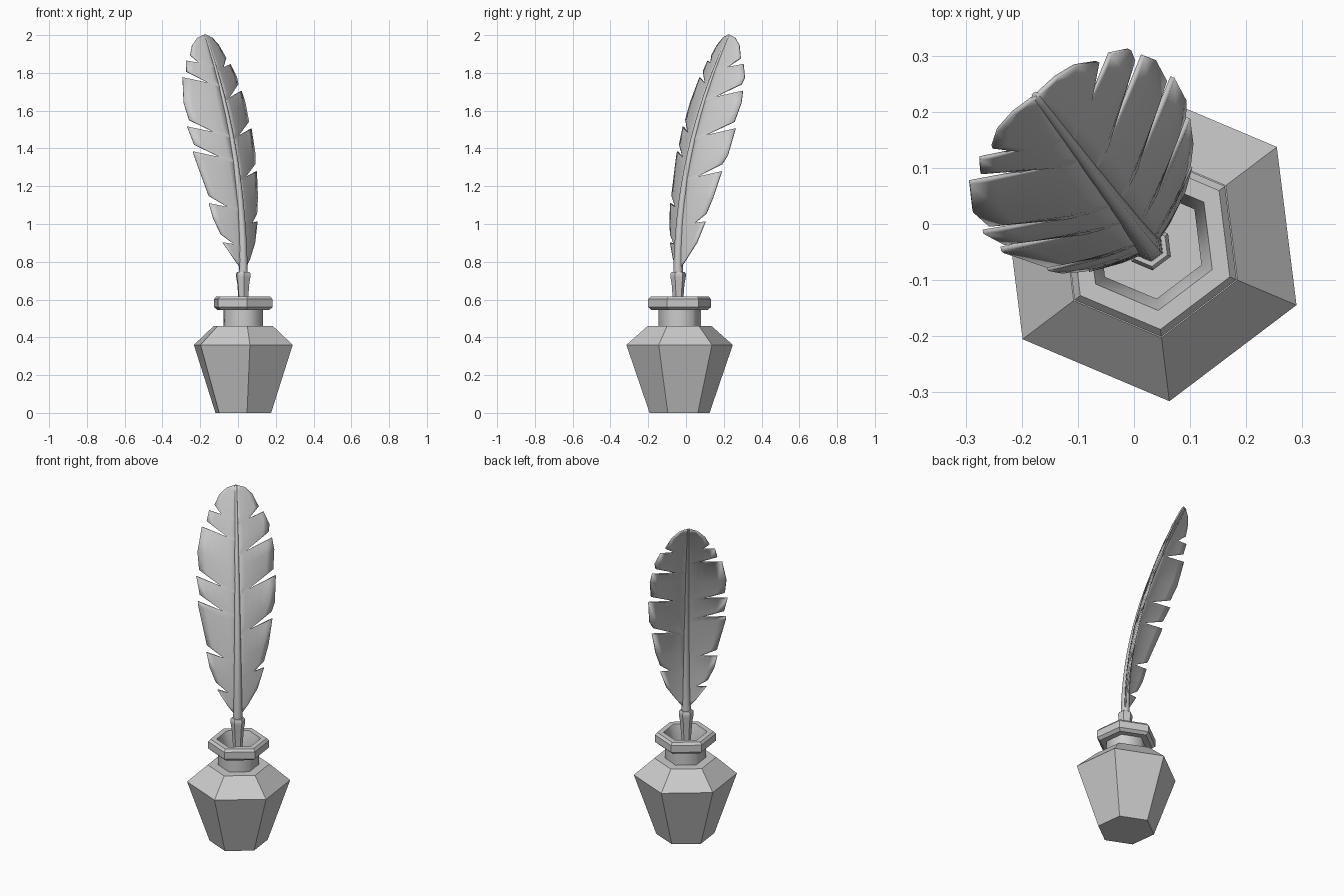
import bpy, bmesh, math
from mathutils import Vector

cube = bpy.data.objects.get("Cube")
if cube:
    bpy.data.objects.remove(cube, do_unlink=True)

grey = bpy.data.materials.new("plain grey")
grey.use_nodes = True
grey.diffuse_color = (0.6, 0.6, 0.6, 1)
grey.node_tree.nodes["Principled BSDF"].inputs["Base Color"].default_value = (0.6, 0.6, 0.6, 1)

CENTRE = Vector((0.028, -0.034, 0))
TURN = math.radians(-22.9)          # rotation of the six-sided bottle
BACK = Vector((-0.62, 0.78, 0))     # direction the feather curls towards
SIDE = Vector((0.77, 0.64, 0))      # direction across the feather
BASE, TIP = 0.74, 2.0


def finish(name, bm, smooth=None):
    bmesh.ops.recalc_face_normals(bm, faces=bm.faces)
    mesh = bpy.data.meshes.new(name)
    bm.to_mesh(mesh)
    bm.free()
    mesh.materials.append(grey)
    obj = bpy.data.objects.new(name, mesh)
    bpy.context.collection.objects.link(obj)
    if smooth:
        bpy.ops.object.select_all(action='DESELECT')
        obj.select_set(True)
        bpy.context.view_layer.objects.active = obj
        bpy.ops.object.shade_smooth_by_angle(angle=math.radians(smooth))
    return obj


def loft(name, rings, sides=6, turn=TURN, caps=(True, True), smooth=None):
    """Skin of polygon rings, each given as (centre, radius)."""
    bm = bmesh.new()
    loops = []
    for c, r in rings:
        angles = [turn + i * math.tau / sides for i in range(sides)]
        loops.append([bm.verts.new(c + Vector((r * math.cos(a), r * math.sin(a), 0))) for a in angles])
    for a, b in zip(loops, loops[1:]):
        for i in range(sides):
            j = (i + 1) % sides
            bm.faces.new((a[i], a[j], b[j], b[i]))
    for loop, cap in zip((loops[0], loops[-1]), caps):
        if cap:
            bm.faces.new(loop)
    return finish(name, bm, smooth)


def upright(profile, centre=CENTRE):
    return [(centre + Vector((0, 0, z)), r) for r, z in profile]


# Bottle: flat body, smooth neck, chamfered lip and hollow well
loft("bottle_body", upright([(0.16, 0), (0.284, 0.36), (0.17, 0.46), (0.1, 0.46)]), caps=(True, False))
loft("bottle_neck", upright([(0.113, 0.455), (0.113, 0.555)]), caps=(False, False), smooth=70)
loft("bottle_lip", upright([(0.108, 0.545), (0.15, 0.545), (0.168, 0.56), (0.168, 0.602),
                            (0.155, 0.616), (0.121, 0.616)]), caps=(False, False))
loft("bottle_well", upright([(0.121, 0.616), (0.1, 0.54), (0.1, 0.4)]), caps=(False, True), smooth=70)


# Feather spine curve
def spine(z):
    s = max(0, (z - BASE) / (TIP - BASE))
    return Vector((0.028 - 0.203 * s ** 2.1, -0.042 + 0.27 * s ** 2.1, z))


loft("quill_holder", upright([(0.012, 0.41), (0.028, 0.6), (0.034, 0.68), (0.041, 0.72),
                              (0.041, 0.738), (0.034, 0.747)], Vector((0.028, -0.042, 0))), smooth=35)
steps = 16
loft("feather_spine", [(spine(0.73 + 1.27 * i / steps), 0.026 - 0.018 * (i / steps) ** 0.8)
                       for i in range(steps + 1)], smooth=70)


# Feather vanes: half width by height, with slits cut between the barbs
OUTLINE = [(0.76, 0.015), (0.8, 0.055), (0.87, 0.11), (0.98, 0.15), (1.09, 0.173), (1.3, 0.21),
           (1.45, 0.218), (1.58, 0.21), (1.72, 0.185), (1.82, 0.145), (1.92, 0.09), (1.97, 0.05), (2.0, 0.008)]
SWEEP = 0.3
SLITS = {-1: [(0.87, 0.05), (1.06, 0.07), (1.32, 0.075), (1.45, 0.085), (1.72, 0.05), (1.82, 0.08)],
         1: [(0.97, 0.09), (1.22, 0.065), (1.44, 0.06), (1.645, 0.05), (1.8, 0.07)]}


def width(z):
    for (z0, w0), (z1, w1) in zip(OUTLINE, OUTLINE[1:]):
        if z <= z1:
            return w0 + (w1 - w0) * (z - z0) / (z1 - z0)
    return OUTLINE[-1][1]


def vane(name, side):
    slits = SLITS[side]
    rows = [(z, width(z)) for z, _ in OUTLINE]
    rows = [r for r in rows if all(not s - 0.015 < r[0] < s + 0.055 for s, _ in slits)]
    for s, depth in slits:
        rows += [(s, width(s)), (s + 0.008, depth), (s + 0.04, width(s + 0.04) * 0.94)]
    rows.sort()
    bm = bmesh.new()
    cols, grid = 5, []
    for z, w in rows:
        line = []
        for k in range(cols + 1):
            v = w * k / cols
            p = spine(z) + SIDE * (side * v) + BACK * (0.08 * (v / 0.2) ** 1.4)
            up = min(SWEEP * v, TIP - z)
            q = spine(z + up) - spine(z)
            line.append(bm.verts.new(p + q))
        grid.append(line)
    for a, b in zip(grid, grid[1:]):
        for k in range(cols):
            bm.faces.new((a[k], a[k + 1], b[k + 1], b[k]))
    obj = finish(name, bm, smooth=40)
    mod = obj.modifiers.new("thickness", 'SOLIDIFY')
    mod.thickness = 0.008
    mod.offset = 0


vane("feather_vane_right", -1)
vane("feather_vane_left", 1)
